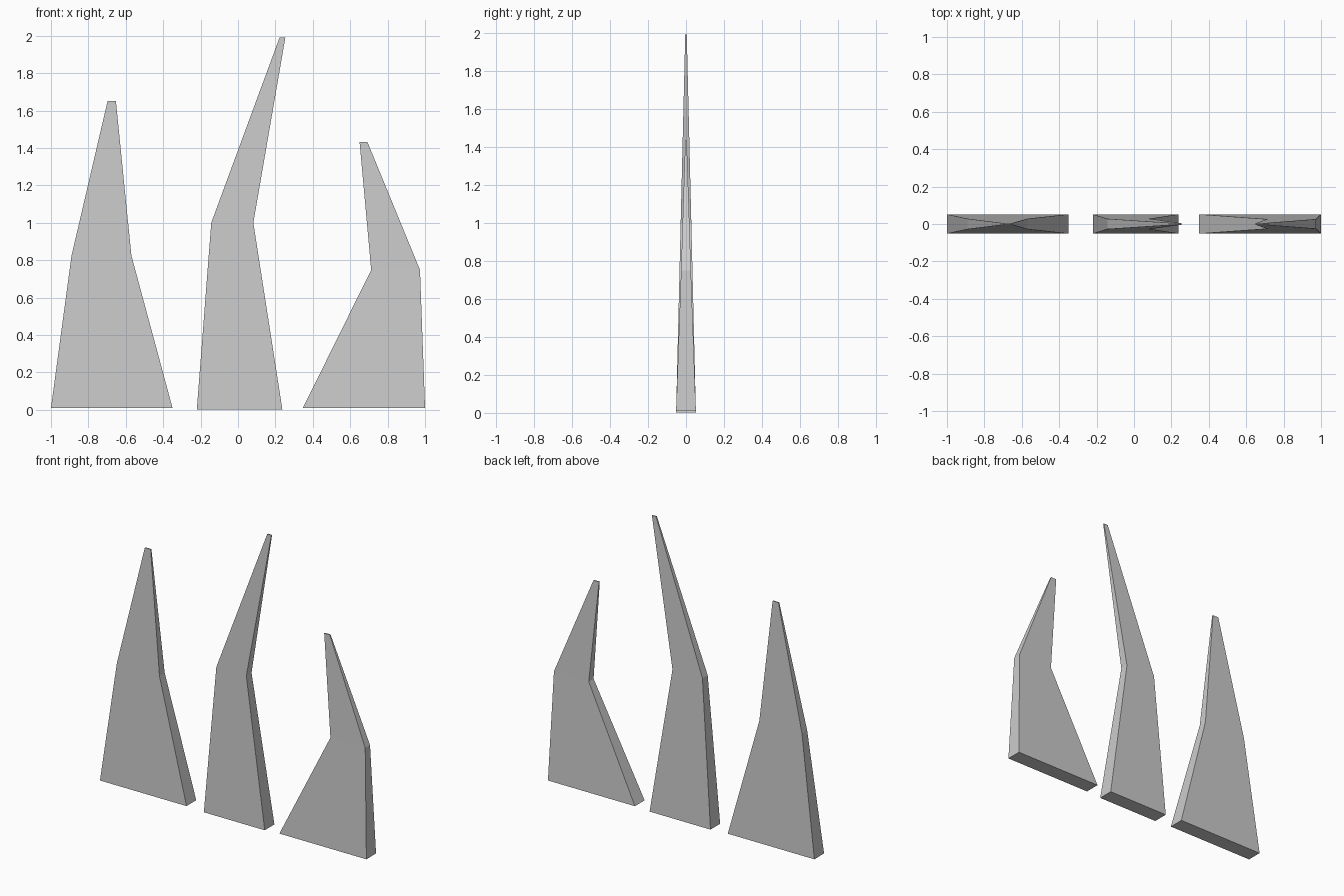
import bpy
import bmesh

if "Cube" in bpy.data.objects:
    bpy.data.objects.remove(bpy.data.objects["Cube"])


def blade(name, levels):
    """Loft rectangular sections (x_left, x_right, half_depth, z) into a closed blade."""
    bm = bmesh.new()
    rings = [[bm.verts.new(co) for co in
              ((a, -d, z), (b, -d, z), (b, d, z), (a, d, z))]
             for a, b, d, z in levels]
    for low, high in zip(rings, rings[1:]):
        for i in range(4):
            j = (i + 1) % 4
            bm.faces.new((low[i], low[j], high[j], high[i]))
    bm.faces.new(rings[0][::-1])
    bm.faces.new(rings[-1])
    bmesh.ops.recalc_face_normals(bm, faces=bm.faces)
    mesh = bpy.data.meshes.new(name)
    bm.to_mesh(mesh)
    bm.free()
    bpy.context.collection.objects.link(bpy.data.objects.new(name, mesh))


# Each blade: base, bend and tip section
blade("left_blade", [(-1.0, -0.35, 0.052, 0.01),
                     (-0.89, -0.57, 0.028, 0.825),
                     (-0.697, -0.653, 0.004, 1.652)])
blade("middle_blade", [(-0.22, 0.237, 0.052, 0.003),
                       (-0.143, 0.082, 0.028, 1.0),
                       (0.222, 0.253, 0.004, 1.99)])
blade("right_blade", [(0.347, 1.0, 0.052, 0.01),
                      (0.712, 0.973, 0.026, 0.748),
                      (0.65, 0.692, 0.004, 1.432)])
